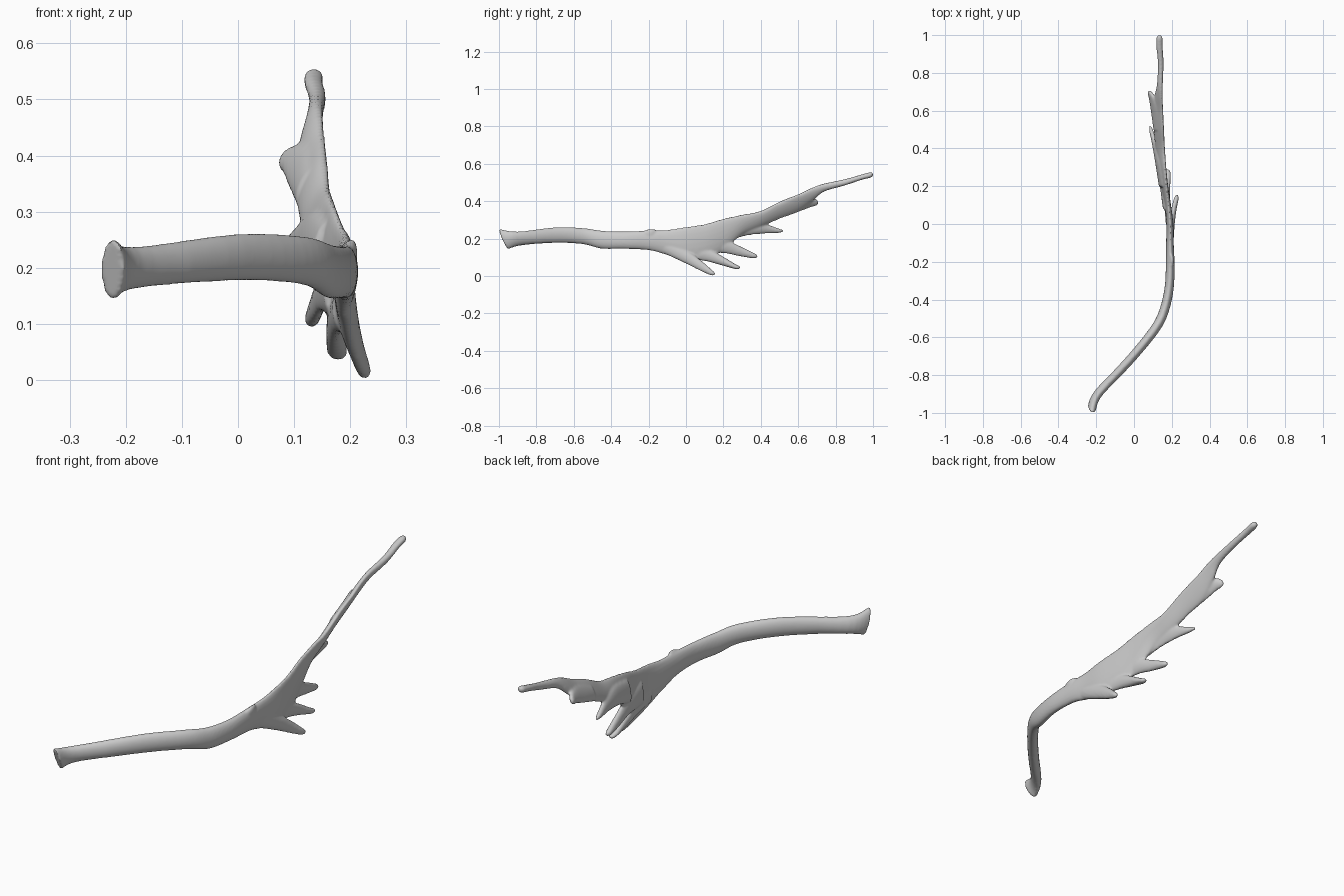
import bpy, bmesh, math
from mathutils import Vector

SIDES, STEPS = 20, 6


def spline(rows):
    """Catmull-Rom subdivision of the section table."""
    out = []
    n = len(rows)
    for i in range(n - 1):
        p = [rows[max(0, min(n - 1, i + k))] for k in (-1, 0, 1, 2)]
        for s in range(STEPS):
            t = s / STEPS
            out.append([0.5 * (2 * b + (c - a) * t + (2 * a - 5 * b + 4 * c - d) * t * t
                               + (3 * b - a - 3 * c + d) * t ** 3) for a, b, c, d in zip(*p)])
    out.append(list(rows[-1]))
    return out


def loft(bm, rows, lean=0.0):
    """Rows are (y, z_top, z_bottom, x_top, x_bottom, thickness); lean slants the first cut."""
    secs = spline(rows)
    tops = [Vector((s[3], s[0], s[1])) for s in secs]
    bots = [Vector((s[4], s[0], s[2])) for s in secs]
    for i, b in enumerate(bots):
        b.y += lean * max(0, 1 - i / (STEPS * 1.5))
    mids = [(a + b) / 2 for a, b in zip(tops, bots)]
    rings = []
    for i, s in enumerate(secs):
        tan = mids[min(i + 1, len(mids) - 1)] - mids[max(i - 1, 0)]
        half = (tops[i] - bots[i]) / 2
        side = tan.cross(half).normalized() * s[5] / 2
        rings.append([bm.verts.new(mids[i] + half * math.sin(a) + side * math.cos(a))
                      for a in (math.tau * k / SIDES for k in range(SIDES))])
    for r, q in zip(rings, rings[1:]):
        for k in range(SIDES):
            j = (k + 1) % SIDES
            bm.faces.new((r[k], r[j], q[j], q[k]))
    bm.faces.new(rings[0][::-1])
    bm.faces.new(rings[-1])


bm = bmesh.new()

# main beam: curved shaft, leaning palm, then slender end
loft(bm, [
    (-1.0, .252, .142, -.222, -.226, .045),
    (-.9, .237, .163, -.185, -.185, .046),
    (-.7, .26, .177, -.005, -.005, .048),
    (-.55, .256, .17, .115, .115, .05),
    (-.45, .242, .146, .162, .162, .05),
    (-.33, .238, .145, .187, .187, .048),
    (-.2, .243, .138, .193, .19, .045),
    (-.1, .246, .112, .192, .188, .04),
    (0, .262, .085, .192, .188, .036),
    (.1, .278, .095, .183, .175, .033),
    (.2, .307, .135, .172, .152, .032),
    (.3, .328, .222, .165, .135, .03),
    (.4, .348, .262, .16, .118, .03),
    (.5, .397, .306, .156, .108, .03),
    (.6, .437, .345, .152, .1, .028),
    (.68, .474, .405, .148, .112, .028),
    (.74, .494, .452, .146, .128, .028),
    (.85, .518, .484, .143, .14, .03),
    (.94, .543, .514, .135, .135, .034),
    (.985, .555, .525, .135, .135, .032),
    (1.0, .55, .534, .135, .135, .012)], lean=.05)

# five tines along the lower edge
tines = [
    [(-.12, .2, .122, .19, .19, .036), (0, .14, .066, .196, .2, .035),
     (.08, .084, .026, .209, .214, .028), (.135, .036, .003, .222, .226, .025),
     (.155, .018, .006, .228, .23, .01)],
    [(0, .17, .09, .185, .185, .033), (.1, .15, .08, .178, .175, .032),
     (.18, .114, .06, .176, .172, .034), (.265, .063, .037, .178, .176, .036),
     (.29, .052, .04, .179, .178, .014)],
    [(.08, .23, .12, .175, .165, .032), (.2, .2, .122, .158, .148, .03),
     (.28, .164, .107, .145, .138, .028), (.36, .125, .094, .134, .13, .026),
     (.383, .112, .1, .131, .13, .01)],
    [(.2, .28, .18, .158, .14, .03), (.32, .3, .215, .14, .12, .028),
     (.41, .284, .226, .12, .105, .026), (.49, .256, .23, .095, .09, .022),
     (.52, .246, .235, .085, .083, .009)],
    [(.5, .375, .31, .135, .108, .028), (.6, .415, .343, .13, .092, .026),
     (.66, .42, .366, .112, .083, .024), (.695, .412, .376, .092, .076, .02),
     (.706, .4, .386, .082, .076, .008)]]
for rows in tines:
    loft(bm, rows)

# small knob on the outer side of the beam
loft(bm, [(-.24, .236, .2, .196, .196, .02), (-.19, .252, .2, .202, .202, .022),
          (-.15, .243, .21, .192, .192, .016)])

bmesh.ops.recalc_face_normals(bm, faces=bm.faces)
mesh = bpy.data.meshes.new("antler")
bm.to_mesh(mesh)
bm.free()
antler = bpy.data.objects.new("antler", mesh)
bpy.context.collection.objects.link(antler)

# fuse the parts into one organic skin
remesh = antler.modifiers.new("fuse", 'REMESH')
remesh.mode = 'VOXEL'
remesh.voxel_size = .0055
remesh.use_smooth_shade = True
soft = antler.modifiers.new("soften", 'SMOOTH')
soft.factor = .5
soft.iterations = 4

bpy.context.view_layer.objects.active = antler
antler.select_set(True)
for m in ("fuse", "soften"):
    bpy.ops.object.modifier_apply(modifier=m)
bpy.ops.object.shade_smooth_by_angle(angle=math.radians(50))
